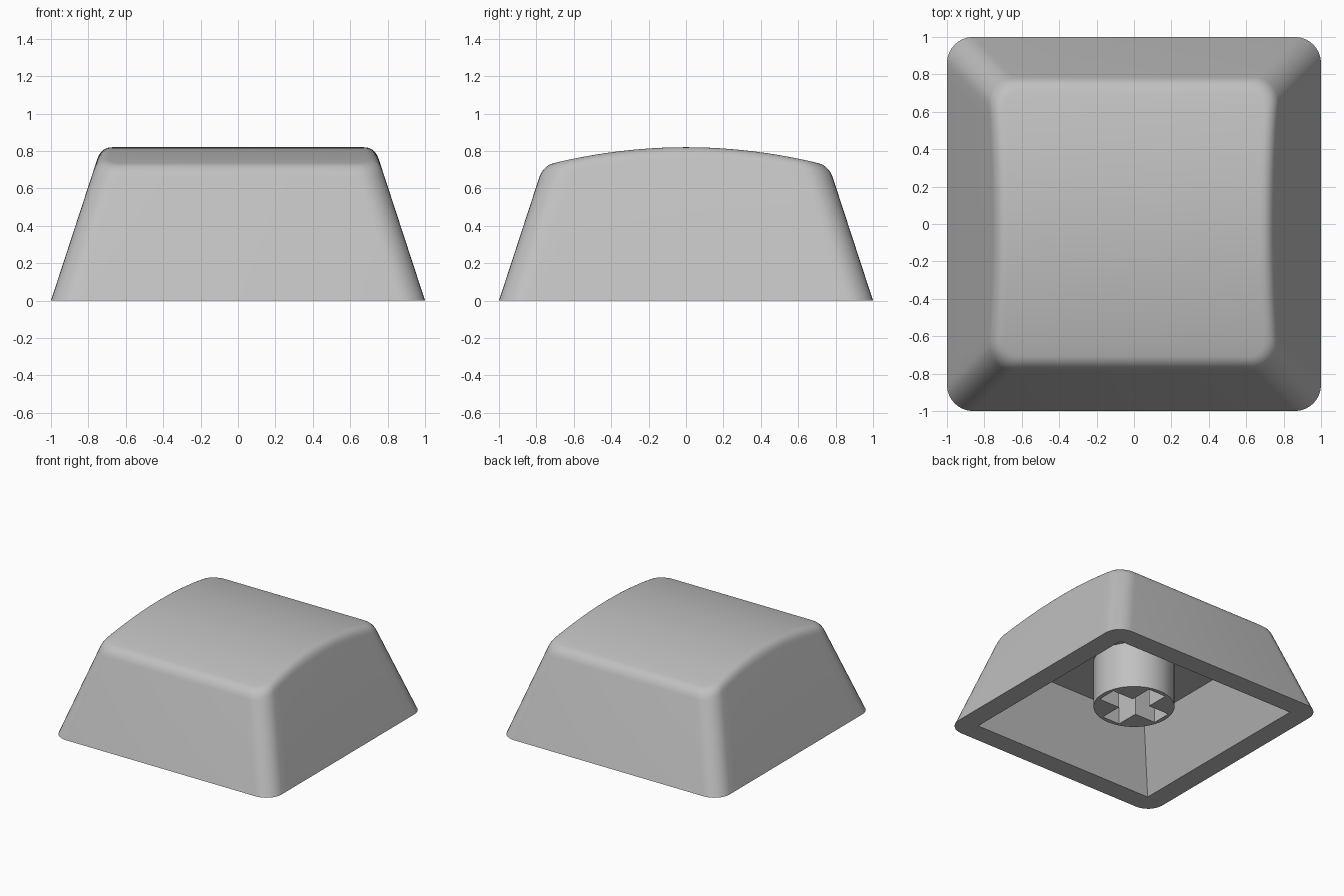
import bpy, bmesh, math

if "Cube" in bpy.data.objects:
    bpy.data.objects.remove(bpy.data.objects["Cube"])

SLOPE = 0.327        # inward lean of the outer walls
RADIUS = 0.14        # rounding of the upright corners
FILLET = 0.06        # rounding of the top rim

grey = bpy.data.materials.new("light grey plastic")
grey.diffuse_color = (0.53, 0.53, 0.53, 1)
grey.use_nodes = True
grey.node_tree.nodes["Principled BSDF"].inputs["Base Color"].default_value = grey.diffuse_color


def to_object(name, bm):
    bmesh.ops.recalc_face_normals(bm, faces=bm.faces)
    mesh = bpy.data.meshes.new(name)
    bm.to_mesh(mesh)
    bm.free()
    mesh.materials.append(grey)
    obj = bpy.data.objects.new(name, mesh)
    bpy.context.collection.objects.link(obj)
    return obj


def loft(bm, rings):
    """Skin a list of equal closed rings and return the vertex rings."""
    loops = [[bm.verts.new(p) for p in ring] for ring in rings]
    for a, b in zip(loops, loops[1:]):
        for i in range(len(a)):
            j = (i + 1) % len(a)
            bm.faces.new((a[i], a[j], b[j], b[i]))
    return loops


def cut(obj, cutter):
    """Subtract the cutter, apply the result and discard the cutter."""
    cutter.hide_render = True
    bpy.context.view_layer.objects.active = obj
    mod = obj.modifiers.new("cut", 'BOOLEAN')
    mod.operation, mod.solver, mod.object = 'DIFFERENCE', 'EXACT', cutter
    bpy.ops.object.modifier_apply(modifier=mod.name)
    bpy.data.objects.remove(cutter)


def smooth(obj):
    bpy.ops.object.select_all(action='DESELECT')
    obj.select_set(True)
    bpy.context.view_layer.objects.active = obj
    bpy.ops.object.shade_smooth_by_angle(angle=math.radians(30))


# Right half of a rounded square, as (corner sign / side fraction, direction)
ARC, SIDE = 8, 20
half = [(-1, -math.pi / 2 + math.pi / 2 * i / ARC) for i in range(ARC + 1)]
half += [(-1 + 2 * i / SIDE, 0) for i in range(1, SIDE)]
half += [(1, math.pi / 2 * i / ARC) for i in range(ARC + 1)]


def outline(k, size, r):
    frac, a = half[k]
    return (size - r + r * math.cos(a), frac * (size - r) + r * math.sin(a))


def top_z(y):
    return 0.82 - 0.17 * y * y


def column(k):
    """Points of one upright strip from the base, over the fillet, to the top."""
    z = 0.75
    for _ in range(10):
        z = top_z(outline(k, 1 - SLOPE * z, RADIUS)[1])
    low = z - FILLET * 1.1
    a = (*outline(k, 1 - SLOPE * low, RADIUS), low)
    c = (*outline(k, 1 - SLOPE * z, RADIUS), z)
    xb, yb = outline(k, 1 - SLOPE * z - FILLET, RADIUS - FILLET)
    b = (xb, yb, top_z(yb))
    points = [(*outline(k, 1, RADIUS), 0)]
    for i in range(9):
        u = i / 8
        points.append(tuple((1 - u) ** 2 * p + 2 * u * (1 - u) * q + u * u * s
                            for p, q, s in zip(a, c, b)))
    return points


# Outer shell: rounded tapered walls with an arched top
right = [column(k) for k in range(len(half))]
left = [[(-x, y, z) for x, y, z in col] for col in reversed(right)]
rings = list(zip(*(right + left)))
bm = bmesh.new()
loops = loft(bm, rings)
bm.faces.new(loops[0])
top, n = loops[-1], len(half)
for k in range(n - 1):
    bm.faces.new((top[k], top[k + 1], top[2 * n - 2 - k], top[2 * n - 1 - k]))
shell = to_object("keycap_shell", bm)


# Hollow underside: tapered cavity with sharp corners
def square(s, z):
    return [(-s, -s, z), (s, -s, z), (s, s, z), (-s, s, z)]


CEILING = 0.49
bm = bmesh.new()
slant = (0.833 - 0.62) / CEILING
loops = loft(bm, [square(0.833 + 0.1 * slant, -0.1), square(0.62, CEILING)])
bm.faces.new(loops[0])
bm.faces.new(loops[1])
cut(shell, to_object("cavity_cutter", bm))
smooth(shell)

# Round stem hanging from the cavity ceiling
STEM_LOW, STEM_TOP = 0.108, 0.51
bm = bmesh.new()
ring = [(0.305 * math.cos(t * math.tau / 64), 0.305 * math.sin(t * math.tau / 64))
        for t in range(64)]
loops = loft(bm, [[(x, y, z) for x, y in ring] for z in (STEM_LOW, STEM_TOP)])
bm.faces.new(loops[0])
bm.faces.new(loops[1])
stem = to_object("stem", bm)

# Cross-shaped socket in the stem
L, W = 0.27, 0.08
arm = [(L, -W), (L, W), (W, W)]
cross = []
for _ in range(4):
    cross += arm
    arm = [(-y, x) for x, y in arm]
bm = bmesh.new()
loops = loft(bm, [[(x, y, z) for x, y in cross] for z in (0, 0.48)])
bm.faces.new(loops[0])
bm.faces.new(loops[1])
cut(stem, to_object("socket_cutter", bm))
smooth(stem)
